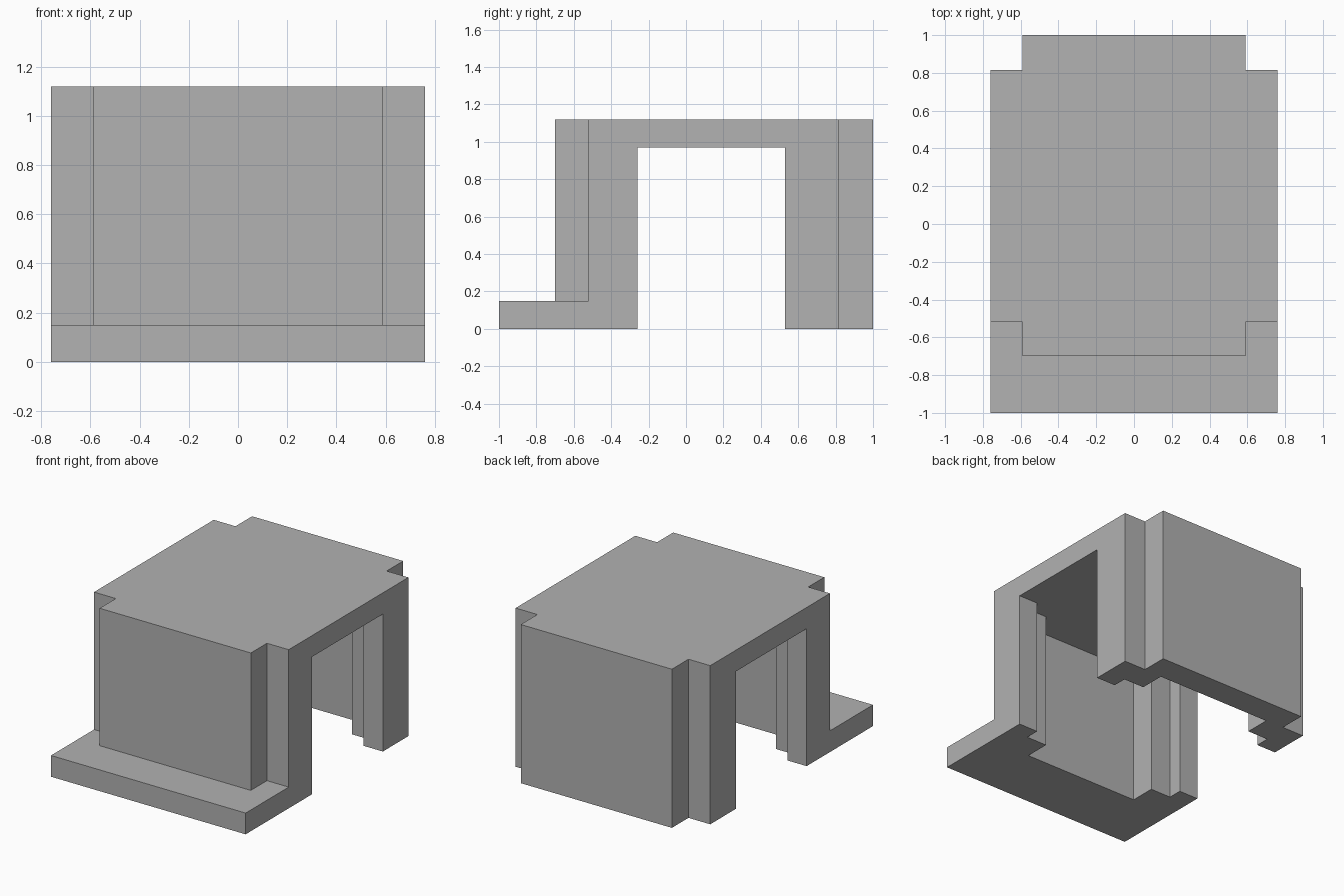
import bpy
import bmesh

cube = bpy.data.objects.get("Cube")
if cube:
    bpy.data.objects.remove(cube, do_unlink=True)

HALF_W, TOP = 0.76, 1.12       # half width and full height
NOTCH_X = 0.59                 # where the outer corner notches begin
CEILING, STEP = 0.97, 0.15     # tunnel ceiling and front step height
OUT = 1.2                      # cutters reach this far past the body

grey = bpy.data.materials.new("plain grey")
grey.use_nodes = True
grey.diffuse_color = (0.445, 0.445, 0.445, 1)
grey.node_tree.nodes["Principled BSDF"].inputs["Base Color"].default_value = grey.diffuse_color


def prism(name, outline, z0, z1):
    """Extrude a plan outline from z0 up to z1."""
    bm = bmesh.new()
    base = bm.faces.new([bm.verts.new((x, y, z0)) for x, y in outline])
    top = bmesh.ops.extrude_face_region(bm, geom=[base])["geom"]
    verts = [v for v in top if isinstance(v, bmesh.types.BMVert)]
    bmesh.ops.translate(bm, verts=verts, vec=(0, 0, z1 - z0))
    bmesh.ops.recalc_face_normals(bm, faces=bm.faces)
    mesh = bpy.data.meshes.new(name)
    bm.to_mesh(mesh)
    bm.free()
    obj = bpy.data.objects.new(name, mesh)
    bpy.context.collection.objects.link(obj)
    mesh.materials.append(grey)
    return obj


def mirrored(half):
    """Complete a right-hand outline with its left-hand mirror."""
    return half + [(-x, y) for x, y in reversed(half)]


def carve(body, cutter):
    """Subtract a cutter from the body and discard it."""
    cutter.hide_render = True
    mod = body.modifiers.new(cutter.name, "BOOLEAN")
    mod.operation, mod.solver, mod.object = "DIFFERENCE", "EXACT", cutter
    bpy.context.view_layer.objects.active = body
    bpy.ops.object.modifier_apply(modifier=mod.name)
    bpy.data.objects.remove(cutter, do_unlink=True)


# Solid block
body = prism("arched_block", mirrored([(HALF_W, -1), (HALF_W, 1)]), 0, TOP)

# Space above the front step, wrapping round the front corners
front = mirrored([(OUT, -OUT), (OUT, -0.52), (NOTCH_X, -0.52), (NOTCH_X, -0.70)])
carve(body, prism("front_cut", front, STEP, OUT))

# Full-height notches in the back corners
for side in (1, -1):
    notch = [(side * x, y) for x, y in
             [(NOTCH_X, 0.815), (OUT, 0.815), (OUT, OUT), (NOTCH_X, OUT)]]
    carve(body, prism("back_notch", notch, -STEP, OUT))

# Side-to-side tunnel with stepped recesses in both walls
tunnel = mirrored([(0.45, -0.54), (0.45, -0.36), (0.61, -0.36), (0.61, -0.26),
                   (OUT, -0.26), (OUT, 0.53), (0.61, 0.53), (0.61, 0.63),
                   (0.45, 0.63), (0.45, 0.81)])
carve(body, prism("tunnel_cut", tunnel, -STEP, CEILING))
